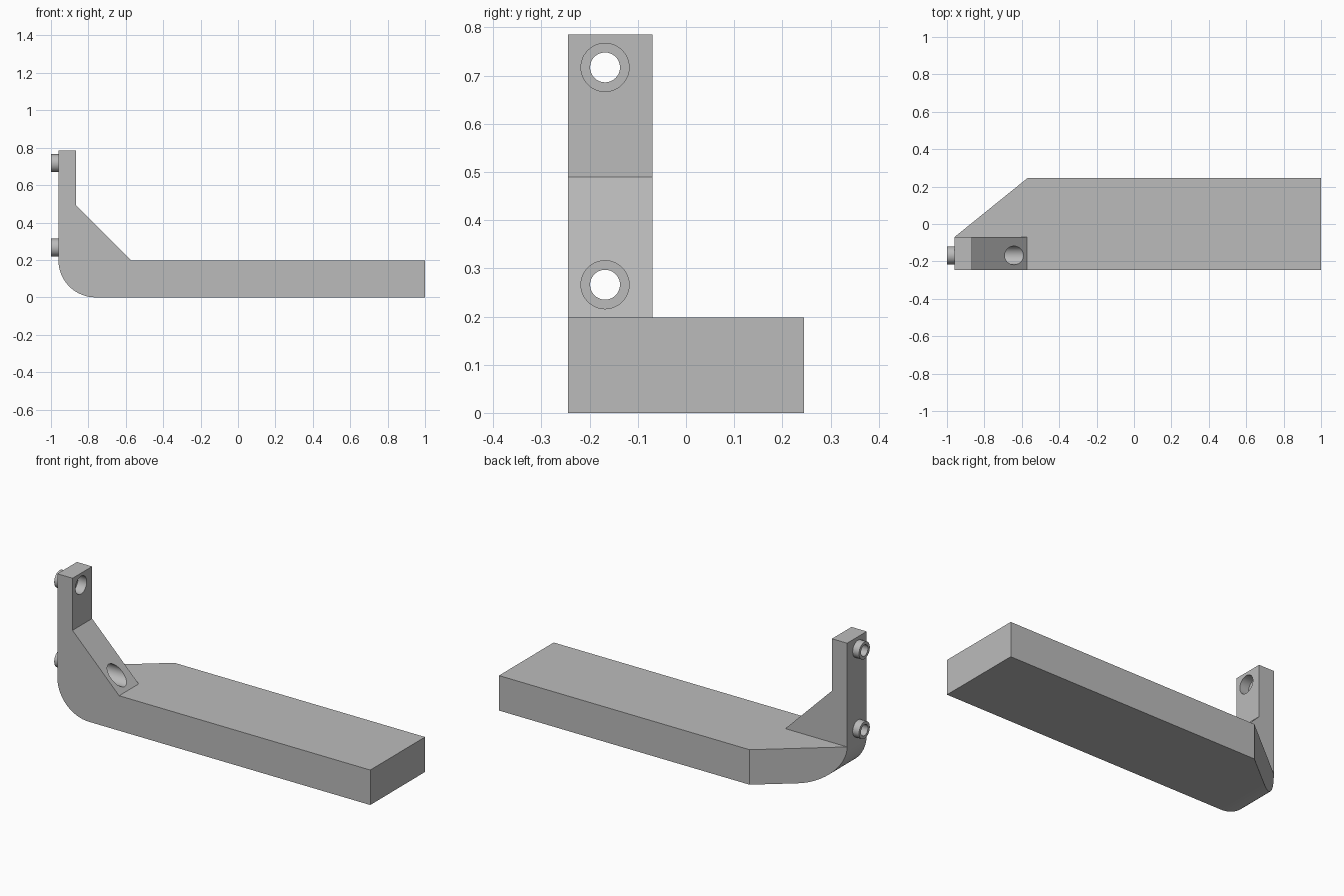
import bpy
import bmesh
import math
from mathutils import Vector

cube = bpy.data.objects.get("Cube")
if cube:
    bpy.data.objects.remove(cube, do_unlink=True)

grey = bpy.data.materials.new("plain grey")
grey.use_nodes = True
colour = (0.5, 0.5, 0.5, 1)
grey.diffuse_color = colour
grey.node_tree.nodes["Principled BSDF"].inputs["Base Color"].default_value = colour

FRONT, BACK, UPRIGHT_BACK = -0.245, 0.245, -0.07
LEFT_WALL, TOP = -0.96, 0.198
BOLT_Y, BOLT_HEIGHTS = -0.168, (0.266, 0.717)


def finish(name, bm):
    bmesh.ops.recalc_face_normals(bm, faces=bm.faces)
    mesh = bpy.data.meshes.new(name)
    bm.to_mesh(mesh)
    bm.free()
    mesh.materials.append(grey)
    obj = bpy.data.objects.new(name, mesh)
    bpy.context.collection.objects.link(obj)
    return obj


def extrude_profile(profile, y0, y1):
    """Extrude an x-z outline along y."""
    bm = bmesh.new()
    face = bm.faces.new([bm.verts.new((x, y0, z)) for x, z in profile])
    out = bmesh.ops.extrude_face_region(bm, geom=[face])
    verts = [v for v in out["geom"] if isinstance(v, bmesh.types.BMVert)]
    bmesh.ops.translate(bm, verts=verts, vec=(0, y1 - y0, 0))
    return bm


def rod(name, radius, x0, x1, z):
    """Cylinder lying along x at a bolt position."""
    bpy.ops.mesh.primitive_cylinder_add(
        vertices=48, radius=radius, depth=x1 - x0,
        location=((x0 + x1) / 2, BOLT_Y, z), rotation=(0, math.pi / 2, 0))
    obj = bpy.context.object
    obj.name = name
    obj.data.materials.append(grey)
    return obj


def combine(target, other, operation):
    mod = target.modifiers.new(operation.lower(), "BOOLEAN")
    mod.operation = operation
    mod.solver = "EXACT"
    mod.object = other
    bpy.context.view_layer.objects.active = target
    bpy.ops.object.modifier_apply(modifier=mod.name)
    bpy.data.objects.remove(other, do_unlink=True)


# Flat arm with a rounded lower left edge
r = TOP
arc = [(LEFT_WALL + r - r * math.cos(a), r - r * math.sin(a))
       for a in (math.pi / 2 * i / 24 for i in range(25))]
bm = extrude_profile(arc + [(1, 0), (1, TOP)], FRONT, BACK)

# Slanted rear corner of the arm
a, b = Vector((LEFT_WALL, UPRIGHT_BACK, 0)), Vector((-0.57, BACK, 0))
normal = Vector((a.y - b.y, b.x - a.x, 0))
cut = bmesh.ops.bisect_plane(bm, geom=bm.verts[:] + bm.edges[:] + bm.faces[:],
                             plane_co=a, plane_no=normal, clear_outer=True)
edges = [e for e in bm.edges if e.is_boundary]
bmesh.ops.holes_fill(bm, edges=edges, sides=0)
bracket = finish("bracket", bm)

# Upright with its sloping gusset, rooted inside the arm
upright = finish("upright", extrude_profile(
    [(LEFT_WALL, 0.785), (-0.865, 0.785), (-0.865, 0.49), (-0.573, TOP),
     (-0.7, 0.1), (-0.85, 0.15), (LEFT_WALL, TOP)], FRONT, UPRIGHT_BACK))
combine(bracket, upright, "UNION")

# Locating collars, bolt holes and counterbores
for z in BOLT_HEIGHTS:
    combine(bracket, rod("collar", 0.048, -1, -0.945, z), "UNION")
    combine(bracket, rod("counterbore", 0.05, -0.92, -0.4, z), "DIFFERENCE")
    combine(bracket, rod("bolt_hole", 0.031, -1.1, -0.4, z), "DIFFERENCE")

# Smooth curved walls, crisp edges
bpy.ops.object.select_all(action="DESELECT")
bracket.select_set(True)
bpy.context.view_layer.objects.active = bracket
bpy.ops.object.shade_smooth_by_angle(angle=math.radians(30))
